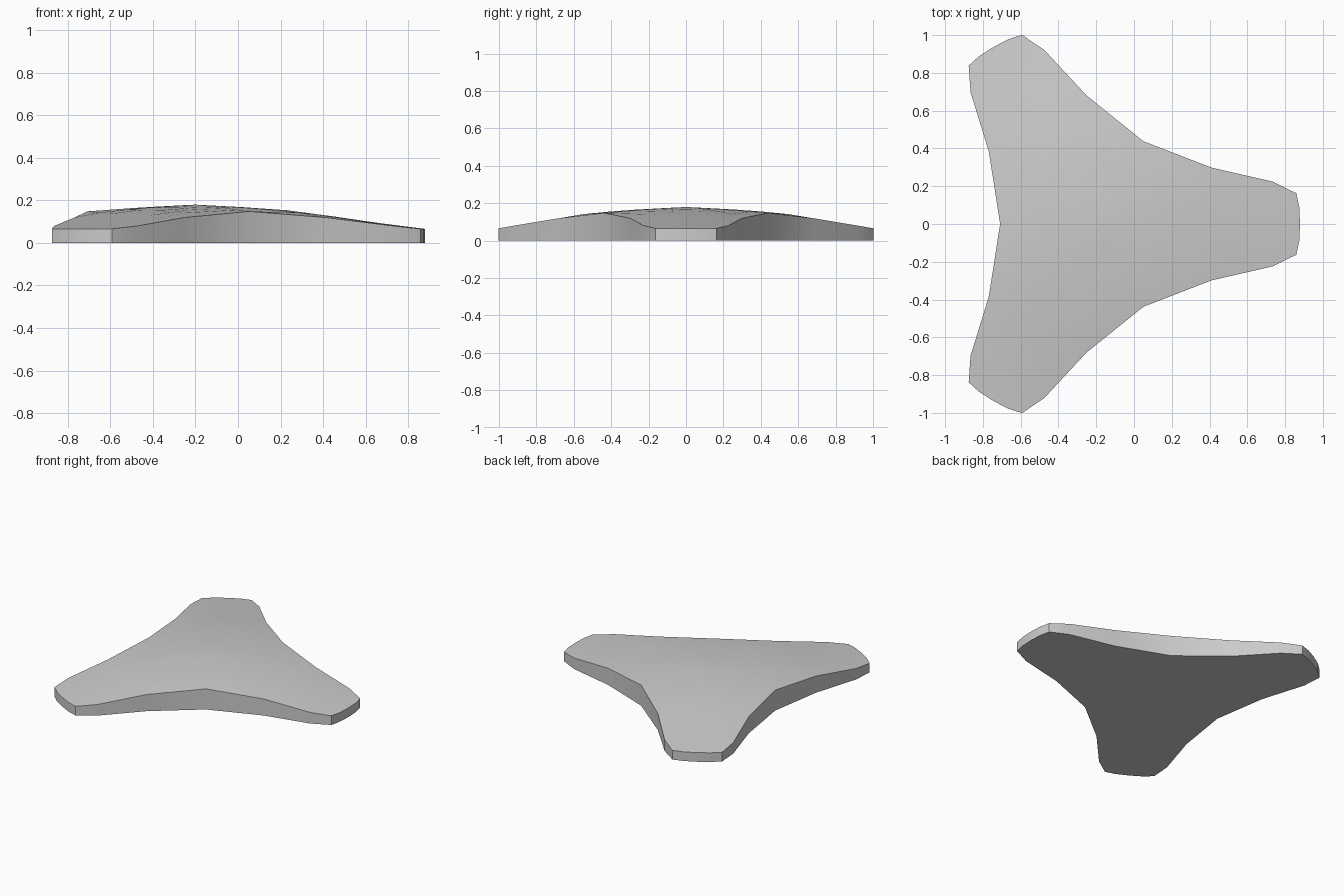
import bpy, bmesh
from math import radians, hypot
from mathutils import Matrix

if "Cube" in bpy.data.objects:
    bpy.data.objects.remove(bpy.data.objects["Cube"])

CX = -0.203  # dome centre; the plate has three equal arms around it
# half outline of one arm: tip, rounded corner, flank (mirrored below)
HALF = [(1.082, 0), (1.078, 0.09), (1.062, 0.163), (0.935, 0.225), (0.615, 0.298)]
NOTCH = (0.253, 0.438)  # vertex between two arms
DOME = [(0, .18), (.25, .167), (.51, .148), (.68, .12), (.96, .08), (1.06, .066), (1.2, .066)]


def dome_height(r):
    for (r0, z0), (r1, z1) in zip(DOME, DOME[1:]):
        if r <= r1:
            return z0 + (z1 - z0) * (r - r0) / (r1 - r0)


# Outline: one arm repeated three times
arm = [(x, -y) for x, y in HALF[:0:-1]] + HALF + [NOTCH]
outline = []
for k in range(3):
    rot = Matrix.Rotation(radians(120 * k), 2)
    for x, y in arm:
        outline.append((rot[0][0] * x + rot[0][1] * y, rot[1][0] * x + rot[1][1] * y))
n = len(outline)

bm = bmesh.new()


def ring(scale, height=None):
    return [bm.verts.new((CX + x * scale, y * scale,
                          dome_height(hypot(x, y) * scale) if height is None else height))
            for x, y in outline]


# Flat base, upright rim, then domed top in shrinking rings
rings = [ring(1, 0.0)] + [ring(s) for s in (1, 0.8, 0.6, 0.4, 0.2)]
bm.faces.new(rings[0][::-1])
for a, b in zip(rings, rings[1:]):
    for i in range(n):
        j = (i + 1) % n
        bm.faces.new((a[i], a[j], b[j], b[i]))
peak = bm.verts.new((CX, 0, DOME[0][1]))
for i in range(n):
    bm.faces.new((rings[-1][i], rings[-1][(i + 1) % n], peak))
bmesh.ops.recalc_face_normals(bm, faces=bm.faces)

mesh = bpy.data.meshes.new("three_arm_plate")
bm.to_mesh(mesh)
bm.free()
plate = bpy.data.objects.new("three_arm_plate", mesh)
bpy.context.collection.objects.link(plate)
bpy.context.view_layer.objects.active = plate
plate.select_set(True)
bpy.ops.object.shade_smooth_by_angle(angle=radians(40))
